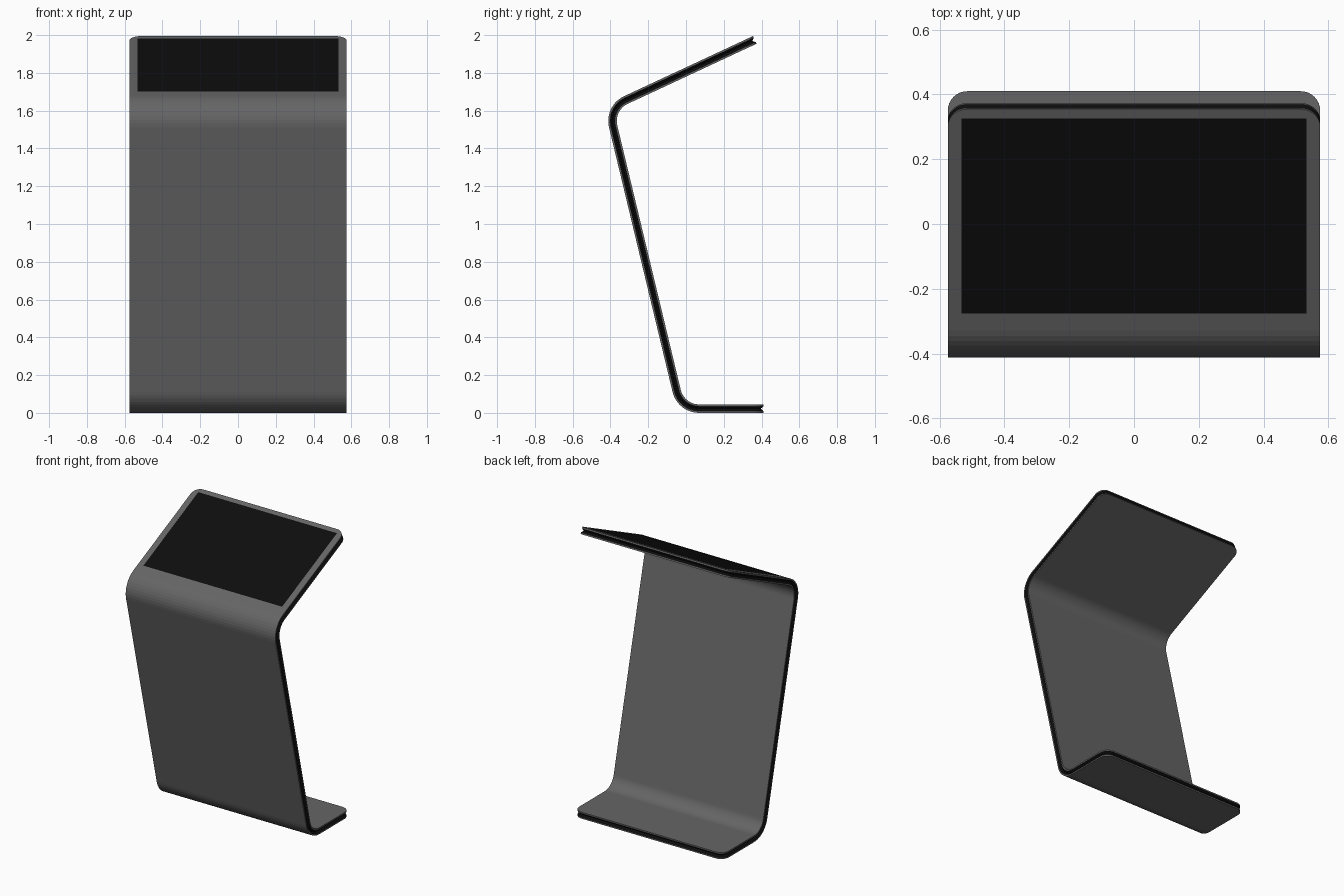
import bpy, bmesh
from math import sin, cos, tan, pi
from mathutils import Vector

if "Cube" in bpy.data.objects:
    bpy.data.objects.remove(bpy.data.objects["Cube"])

W, T, R, BEND = 0.575, 0.045, 0.06, 0.122   # half width, thickness, corner and bend radius
GROOVE, DEPTH = 0.0125, 0.014               # edge groove half height and depth
CORNERS = [Vector(p) for p in ((0.41, 0.0225), (-0.027, 0.0225), (-0.409, 1.614), (0.364, 1.9745))]


def material(name, v):
    m = bpy.data.materials.new(name)
    m.diffuse_color = (v, v, v, 1)
    m.use_nodes = True
    m.node_tree.nodes["Principled BSDF"].inputs["Base Color"].default_value = m.diffuse_color
    return m


grey, black = material("dark_grey", 0.13), material("black", 0.004)


def add_mesh(name, bm, mat):
    bmesh.ops.recalc_face_normals(bm, faces=bm.faces)
    me = bpy.data.meshes.new(name)
    bm.to_mesh(me)
    bm.free()
    ob = bpy.data.objects.new(name, me)
    bpy.context.collection.objects.link(ob)
    me.materials.append(mat)
    return ob


def normal(d):
    return Vector((d.y, -d.x))   # outer side: underside, front and top


# centre line: filleted bends, each entry is (point, tangent)
def centre_line(n=10):
    out = []
    for a, b, c in zip(CORNERS, CORNERS[1:], CORNERS[2:]):
        d1, d2 = (b - a).normalized(), (c - b).normalized()
        turn = d1.angle(d2)
        start = b - d1 * BEND * tan(turn / 2)
        inward = normal(d1)
        for i in range(n + 1):
            k = turn * i / n
            q = start + d1 * BEND * sin(k) - inward * -1 * BEND * (1 - cos(k)) * SIDE
            out.append((q, d1 * cos(k) + inward * SIDE * sin(k)))
    return out


SIDE = 1   # the path turns towards the +normal side
BENDS = centre_line()
D_START = (CORNERS[1] - CORNERS[0]).normalized()
D_END = (CORNERS[3] - CORNERS[2]).normalized()


# rows of (left, right) points for one layer at height t above the centre line
def layer(t, inset, n=8):
    corner = [(inset + (R - inset) * (1 - cos(a)), W - R + (R - inset) * sin(a))
              for a in (pi / 2 * i / n for i in range(n + 1))]
    rows = [(CORNERS[0] + D_START * s, D_START, w) for s, w in corner]
    rows += [(p, d, W - inset) for p, d in BENDS]
    rows += [(CORNERS[3] - D_END * s, D_END, w) for s, w in reversed(corner)]
    result = []
    for p, d, w in rows:
        q = p - normal(d) * t
        result.append([(x, q.x, q.y) for x in (-w, w)])
    return result


# stacked layers joined by side walls, optionally capped by the first layer
def shell(name, layers, mat, cap):
    bm = bmesh.new()
    rings = []
    for t, inset in layers:
        rows = [[bm.verts.new(p) for p in row] for row in layer(t, inset)]
        if cap and not rings:
            for a, b in zip(rows, rows[1:]):
                bm.faces.new((a[0], a[1], b[1], b[0]))
        rings.append([r[0] for r in rows] + [r[1] for r in reversed(rows)])
    for lo, hi in zip(rings, rings[1:]):
        for i in range(len(lo)):
            j = (i + 1) % len(lo)
            bm.faces.new((lo[i], lo[j], hi[j], hi[i]))
    return add_mesh(name, bm, mat)


# body skins and the black grooved edge between them
shell("outer_panel", [(T / 2, 0), (GROOVE, 0)], grey, True)
shell("inner_panel", [(-T / 2, 0), (-GROOVE, 0)], grey, True)
shell("edge_groove", [(GROOVE, 0), (0, DEPTH), (-GROOVE, 0)], black, False)

# screen lying on the sloped top panel
bm = bmesh.new()
up = -normal(D_END)
pts = []
for y in (-0.277, 0.325):
    off = up * (T / 2 + 0.0015)
    k = (y - off.x - CORNERS[3].x) / D_END.x
    q = CORNERS[3] + D_END * k + off
    pts.append(q)
quad = [(-0.533, pts[0]), (0.533, pts[0]), (0.533, pts[1]), (-0.533, pts[1])]
f = bm.faces.new([bm.verts.new((x, q.x, q.y)) for x, q in quad])
f.normal_update()
screen = add_mesh("screen", bm, black)
if screen.data.polygons[0].normal.z < 0:
    screen.data.flip_normals()
